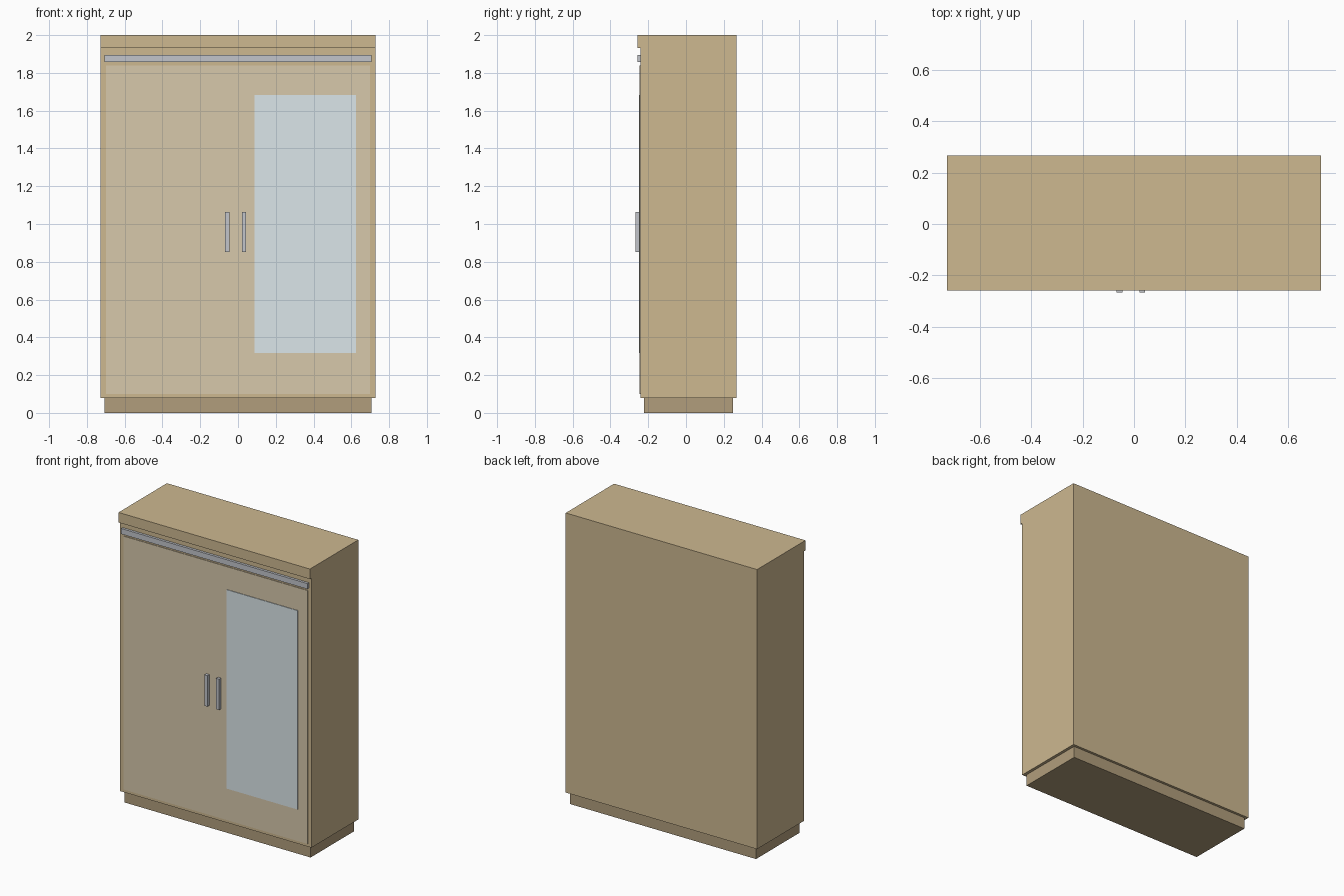
import bpy
import bmesh

if "Cube" in bpy.data.objects:
    bpy.data.objects.remove(bpy.data.objects["Cube"])


def material(name, rgb):
    m = bpy.data.materials.new(name)
    m.diffuse_color = (*rgb, 1)
    m.use_nodes = True
    m.node_tree.nodes["Principled BSDF"].inputs["Base Color"].default_value = m.diffuse_color
    return m


WOOD = material("wood", (0.61, 0.48, 0.28))
DARK = material("dark_wood", (0.44, 0.34, 0.20))
DOOR = material("door_wood", (0.68, 0.58, 0.41))
GLASS = material("mirror_glass", (0.71, 0.79, 0.82))
METAL = material("metal", (0.54, 0.56, 0.60))


def box(name, x, y, z, mat):
    """Axis-aligned box from (min, max) ranges."""
    bm = bmesh.new()
    bmesh.ops.create_cube(bm, size=1)
    for v in bm.verts:
        v.co = [r[0] + (c + 0.5) * (r[1] - r[0]) for c, r in zip(v.co, (x, y, z))]
    mesh = bpy.data.meshes.new(name)
    bm.to_mesh(mesh)
    bm.free()
    mesh.materials.append(mat)
    obj = bpy.data.objects.new(name, mesh)
    bpy.context.collection.objects.link(obj)
    return obj


W, BACK, FRONT = 0.727, 0.267, -0.241

# Recessed plinth, carcass and overhanging top fascia
box("plinth", (-0.707, 0.707), (-0.222, 0.25), (0, 0.08), DARK)
box("carcass", (-W, W), (FRONT, BACK), (0.08, 1.931), WOOD)
box("top_cornice", (-W, W), (-0.258, BACK), (1.931, 2.0), WOOD)

# Two sliding doors meeting between the handles, each with a bar handle
SEAM = -0.012
for side, x, hx in (("left", (-0.70, SEAM), -0.057), ("right", (SEAM, 0.70), 0.032)):
    box(side + "_door", x, (-0.245, FRONT), (0.10, 1.84), DOOR)
    box(side + "_handle", (hx - 0.0115, hx + 0.0115), (-0.267, -0.245), (0.852, 1.064), METAL)

# Mirror on the right door
box("mirror", (0.088, 0.626), (-0.249, -0.245), (0.318, 1.684), GLASS)

# Sliding track above the doors
box("track", (-0.707, 0.707), (-0.258, FRONT), (1.857, 1.895), METAL)
